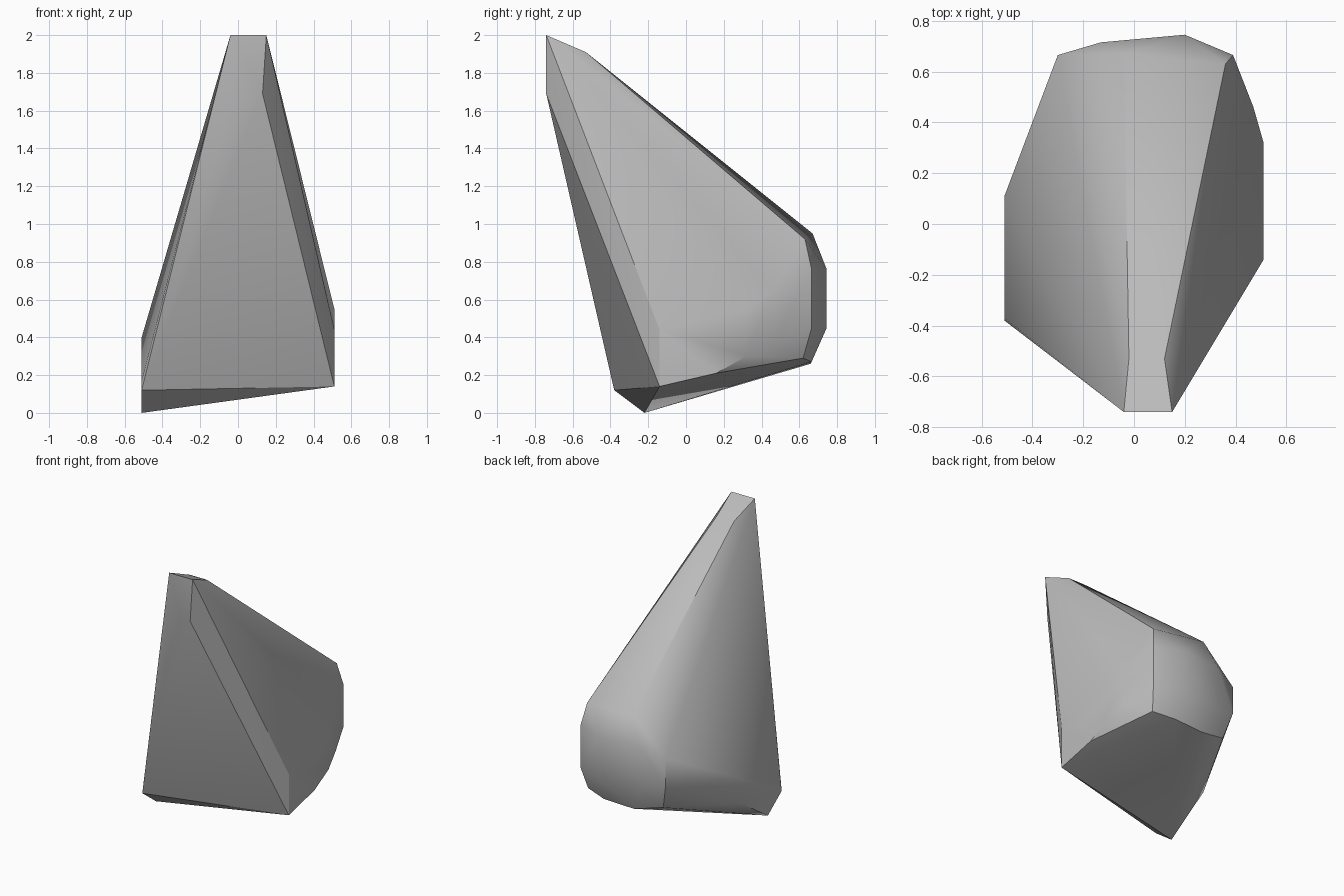
import bpy
import bmesh
import math

cube = bpy.data.objects.get("Cube")
if cube:
    bpy.data.objects.remove(cube, do_unlink=True)


def flat_material(name, value):
    material = bpy.data.materials.new(name)
    material.use_nodes = True
    colour = (value, value, value, 1)
    material.diffuse_color = colour
    material.node_tree.nodes["Principled BSDF"].inputs["Base Color"].default_value = colour
    return material


def hull_object(name, corners, material):
    """Wrap a convex skin around corner points and smooth the gentle edges."""
    bm = bmesh.new()
    for corner in corners:
        bm.verts.new(corner)
    hull = bmesh.ops.convex_hull(bm, input=bm.verts[:])
    spare = {item for key in ("geom_interior", "geom_unused") for item in hull[key]
             if isinstance(item, bmesh.types.BMVert)}
    bmesh.ops.delete(bm, geom=list(spare), context="VERTS")
    bmesh.ops.dissolve_limit(bm, angle_limit=math.radians(1), verts=bm.verts[:], edges=bm.edges[:])
    bmesh.ops.recalc_face_normals(bm, faces=bm.faces[:])
    mesh = bpy.data.meshes.new(name)
    bm.to_mesh(mesh)
    bm.free()
    mesh.materials.append(material)
    obj = bpy.data.objects.new(name, mesh)
    bpy.context.collection.objects.link(obj)
    bpy.ops.object.select_all(action="DESELECT")
    obj.select_set(True)
    bpy.context.view_layer.objects.active = obj
    bpy.ops.object.shade_smooth_by_angle(angle=math.radians(30))
    return obj


def on_side(x, outline):
    """Place (y, z) points on a plane facing left or right."""
    return [(x, y, z) for y, z in outline]


# Leaning blunt tip
tip = [(-.04, -.74, 2), (.15, -.74, 2), (.13, -.74, 1.69), (0, -.74, 1.69),
       (-.02, -.53, 1.91), (.12, -.53, 1.91)]

# Flat flanks
left_flank = on_side(.51, [(-.14, .14), (-.14, .44), (.16, .21), (.32, .3), (.32, .55)])
left_flank += on_side(.47, [(.46, .37), (.46, .65)])
right_flank = on_side(-.51, [(-.38, .12), (-.37, .17), (-.22, 0), (.11, .22), (.11, .4)])

# Rounded back, from the left corner to the right corner
back = on_side(.36, [(.63, .92), (.62, .29)])
back += on_side(.39, [(.665, .76), (.665, .45)])
back += on_side(.2, [(.745, .76), (.745, .45), (.665, .27)])
back += on_side(-.04, [(.67, .95), (.66, .26)])
back += on_side(-.13, [(.715, .76), (.715, .45)])
back += on_side(-.3, [(.665, .7), (.665, .5)])
back += on_side(-.25, [(.62, .31)])

stone = flat_material("stone grey", .5)
hull_object("rock", tip + left_flank + right_flank + back, stone)
